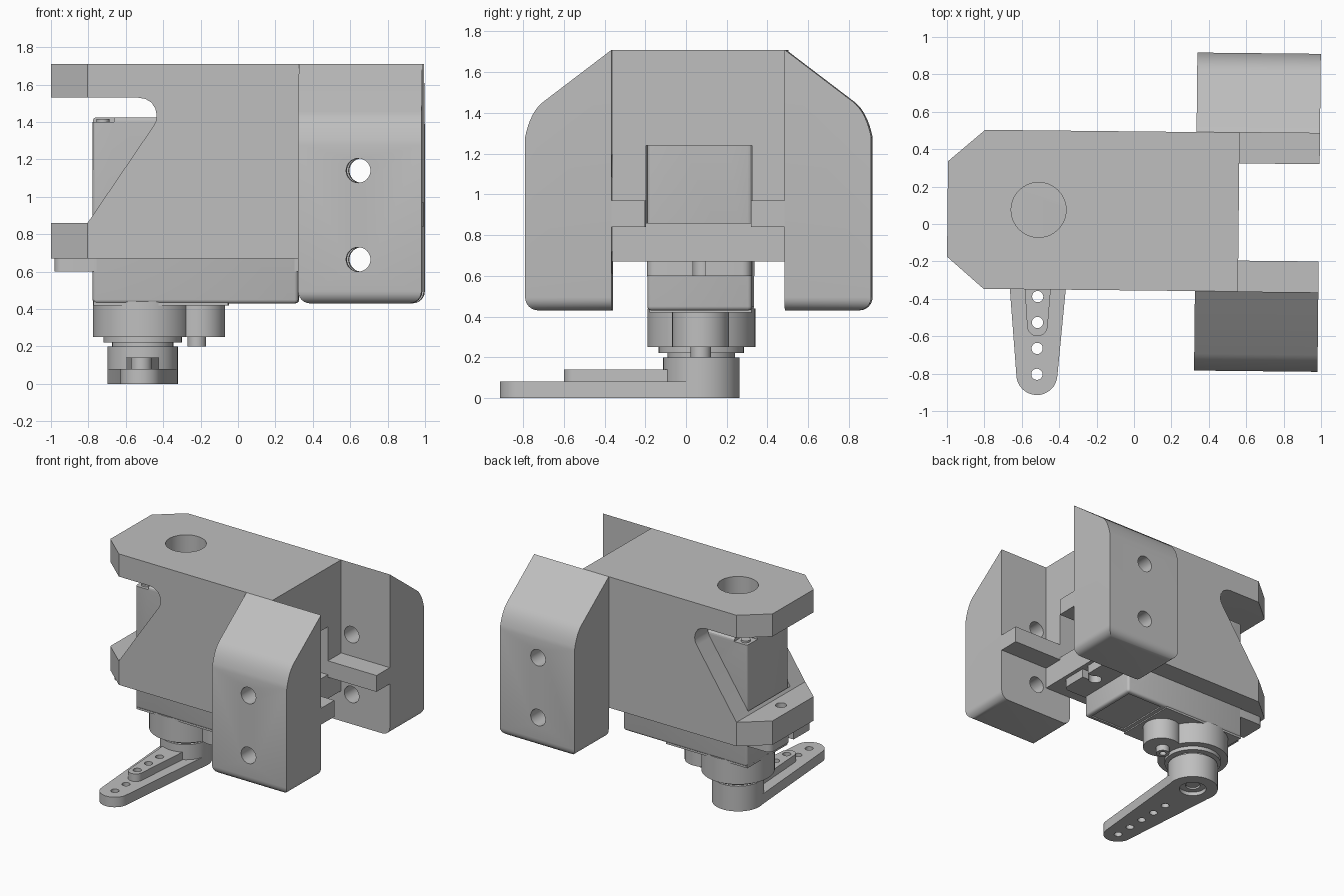
import bpy, bmesh
from math import cos, sin, pi, radians
from mathutils import Matrix, Vector

cube = bpy.data.objects.get("Cube")
if cube:
    bpy.data.objects.remove(cube, do_unlink=True)

grey = bpy.data.materials.new("plain_grey")
grey.use_nodes = True
colour = (0.52, 0.52, 0.52, 1)
grey.diffuse_color = colour
next(n for n in grey.node_tree.nodes if n.type == 'BSDF_PRINCIPLED').inputs["Base Color"].default_value = colour
parts = []


def prism(name, pts, axis, a, b):
    """Extrude a 2D outline along an axis from a to b."""
    place = {'x': lambda p, d: (d, p[0], p[1]),
             'y': lambda p, d: (p[0], d, p[1]),
             'z': lambda p, d: (p[0], p[1], d)}[axis]
    bm = bmesh.new()
    face = bm.faces.new([bm.verts.new(place(p, a)) for p in pts])
    ext = bmesh.ops.extrude_face_region(bm, geom=[face])
    move = Vector(place((0, 0), b - a))
    bmesh.ops.translate(bm, vec=move, verts=[v for v in ext["geom"] if isinstance(v, bmesh.types.BMVert)])
    bmesh.ops.recalc_face_normals(bm, faces=bm.faces)
    mesh = bpy.data.meshes.new(name)
    bm.to_mesh(mesh)
    bm.free()
    mesh.materials.append(grey)
    ob = bpy.data.objects.new(name, mesh)
    bpy.context.collection.objects.link(ob)
    parts.append(ob)
    return ob


def box(name, x, y, z):
    return prism(name, [(x[0], y[0]), (x[1], y[0]), (x[1], y[1]), (x[0], y[1])], 'z', *z)


def arc(cx, cy, r, start=0, end=2 * pi, n=40):
    return [(cx + r * cos(start + (end - start) * i / n), cy + r * sin(start + (end - start) * i / n))
            for i in range(n)]


def disc(name, cx, cy, r, a, b, axis='z', n=40):
    return prism(name, arc(cx, cy, r, n=n), axis, a, b)


def combine(ob, other, mode='DIFFERENCE'):
    mod = ob.modifiers.new("combine", 'BOOLEAN')
    mod.operation, mod.object, mod.solver = mode, other, 'EXACT'
    bpy.context.view_layer.objects.active = ob
    bpy.ops.object.modifier_apply(modifier=mod.name)
    parts.remove(other)
    bpy.data.objects.remove(other, do_unlink=True)


def bevel(ob, width, segments, rule):
    bm = bmesh.new()
    bm.from_mesh(ob.data)
    bmesh.ops.bevel(bm, geom=[e for e in bm.edges if rule(*[v.co for v in e.verts])],
                    offset=width, segments=segments, profile=0.5, affect='EDGES')
    bm.to_mesh(ob.data)
    bm.free()


HALF, INNER, SHAFT = 0.425, 0.26, -0.51

# Bracket body: side outline with the open slanted notch at one end
outline = [(-0.997, 1.71), (0.56, 1.71), (0.56, 0.67), (-0.997, 0.67), (-0.997, 0.86), (-0.8, 0.86),
           (-0.45, 1.375), (-0.434, 1.405), (-0.43, 1.435), (-0.437, 1.47), (-0.457, 1.503),
           (-0.49, 1.523), (-0.53, 1.53), (-0.997, 1.53)]
body = prism("bracket_body", outline, 'y', -HALF, HALF)
for s in (-1, 1):
    combine(body, prism("corner_cut", [(-1.01, s * 0.244), (-1.01, s * 0.6), (-0.8, s * 0.6), (-0.8, s * HALF)],
                        'z', 0.5, 1.8))
combine(body, box("cavity", (-0.785, 0.33), (-INNER, INNER), (0.6, 1.53)))
combine(body, box("cable_slot", (0.2, 0.7), (-INNER, INNER), (0.86, 1.24)))
combine(body, disc("shaft_hole", SHAFT, 0, 0.147, 1.45, 1.8))
for x in (-0.89, 0.43):
    combine(body, disc("screw_hole", x, 0, 0.04, 0.5, 1.0, n=20))

# Mounting wings with ledges
for s, side in ((1, "back"), (-1, "front")):
    curve = []
    for i in range(9):
        t = i / 8
        curve.append(tuple(p * (1 - t) ** 2 + 2 * q * t * (1 - t) + r * t * t
                           for p, q, r in zip((0.76, 1.455), (0.825, 1.405), (0.85, 1.28))))
    shape = [(HALF, 0.43), (HALF, 1.71)] + curve + [(0.85, 0.43)]
    wing = prism(side + "_wing", [(s * y, z) for y, z in shape], 'x', 0.33, 0.99)
    bevel(wing, 0.065, 6, lambda a, b: max(a.z, b.z) < 0.44 and max(abs(a.y), abs(b.y)) > 0.8)
    for z in (1.14, 0.665):
        combine(wing, disc("bolt_hole", 0.652, z, 0.065, s * 0.3, s, 'y', 32))
    box(side + "_ledge", (0.5, 0.99), sorted((s * INNER, s * HALF)), (0.84, 0.97))

# Servo case with corner screws on its upper end
servo = box("servo_case", (-0.775, 0.325), (-0.257, 0.257), (0.43, 1.425))
bevel(servo, 0.02, 3, lambda a, b: True)
for x in (-0.72, 0.27):
    for y in (-0.2, 0.2):
        combine(servo, box("corner_notch", (x - 0.07, x + 0.06), (y - 0.07, y + 0.06), (1.4, 1.5)))
        disc("case_screw", x, y, 0.035, 1.39, 1.415, n=16)
combine(servo, box("panel_recess", (-0.02, 0.29), (-0.22, 0.22), (0.4, 0.44)))
lid = box("servo_lid", (-0.77, -0.05), (-0.25, 0.25), (0.42, 0.45))

# Servo mounting ears with slotted holes
for s, x0, name in ((-1, -0.775, "left"), (1, 0.325, "right")):
    ear = box(name + "_ear", sorted((x0 - s * 0.02, x0 + s * 0.205)), (-0.257, 0.257), (0.6, 0.67))
    bevel(ear, 0.045, 4, lambda a, b: abs(a.x - b.x) + abs(a.y - b.y) < 0.01 and s * (a.x - x0) > 0.1)
    combine(ear, disc("ear_hole", x0 + s * 0.11, 0, 0.05, 0.5, 0.8, n=24))
    combine(ear, box("ear_slot", sorted((x0 + s * 0.11, x0 + s * 0.3)), (-0.03, 0.03), (0.5, 0.8)))

# Gear housing, collar and output spline
housing = disc("gear_housing", SHAFT, 0, 0.265, 0.25, 0.44, n=56)
combine(housing, disc("idler_housing", -0.21, 0, 0.14, 0.25, 0.44), 'UNION')
disc("collar", SHAFT, 0, 0.21, 0.22, 0.26)
disc("output_spline", SHAFT, 0, 0.165, 0.18, 0.23, n=24)
pin = disc("idler_pin", -0.22, 0, 0.05, 0.2, 0.26, n=24)
combine(pin, disc("pin_hole", -0.22, 0, 0.025, 0.1, 0.23, n=16))


# Horn: hub, tapered arm and raised rib
def tapered(name, root, tip_y, r, z):
    pts = [(SHAFT + root, 0), (SHAFT - root, 0)] + arc(SHAFT, tip_y, r, pi, 2 * pi, 16) + [(SHAFT + r, tip_y)]
    return prism(name, pts, 'z', *z)


horn = tapered("horn", 0.186, -0.88, 0.11, (0, 0.08))
combine(horn, tapered("horn_rib", 0.1, -0.62, 0.055, (0.03, 0.14)), 'UNION')
combine(horn, disc("horn_hub", SHAFT, 0, 0.188, 0, 0.2), 'UNION')
for i in range(5):
    combine(horn, disc("horn_hole", SHAFT, -0.325 - 0.1385 * i, 0.03, -0.1, 0.3, n=20))
combine(horn, disc("hub_recess", SHAFT, 0, 0.1, -0.1, 0.03))
combine(horn, disc("screw_bore", SHAFT, 0, 0.055, -0.1, 0.12, n=24))
disc("horn_screw", SHAFT, 0, 0.05, 0.04, 0.13, n=20)

# Place the assembly and shade it
turn = Matrix.Translation((0, 0.07, 0)) @ Matrix.Rotation(radians(-0.6), 4, 'Z')
bpy.ops.object.select_all(action='DESELECT')
for ob in parts:
    ob.data.transform(turn)
    ob.select_set(True)
bpy.context.view_layer.objects.active = body
bpy.ops.object.shade_smooth_by_angle(angle=radians(30))
